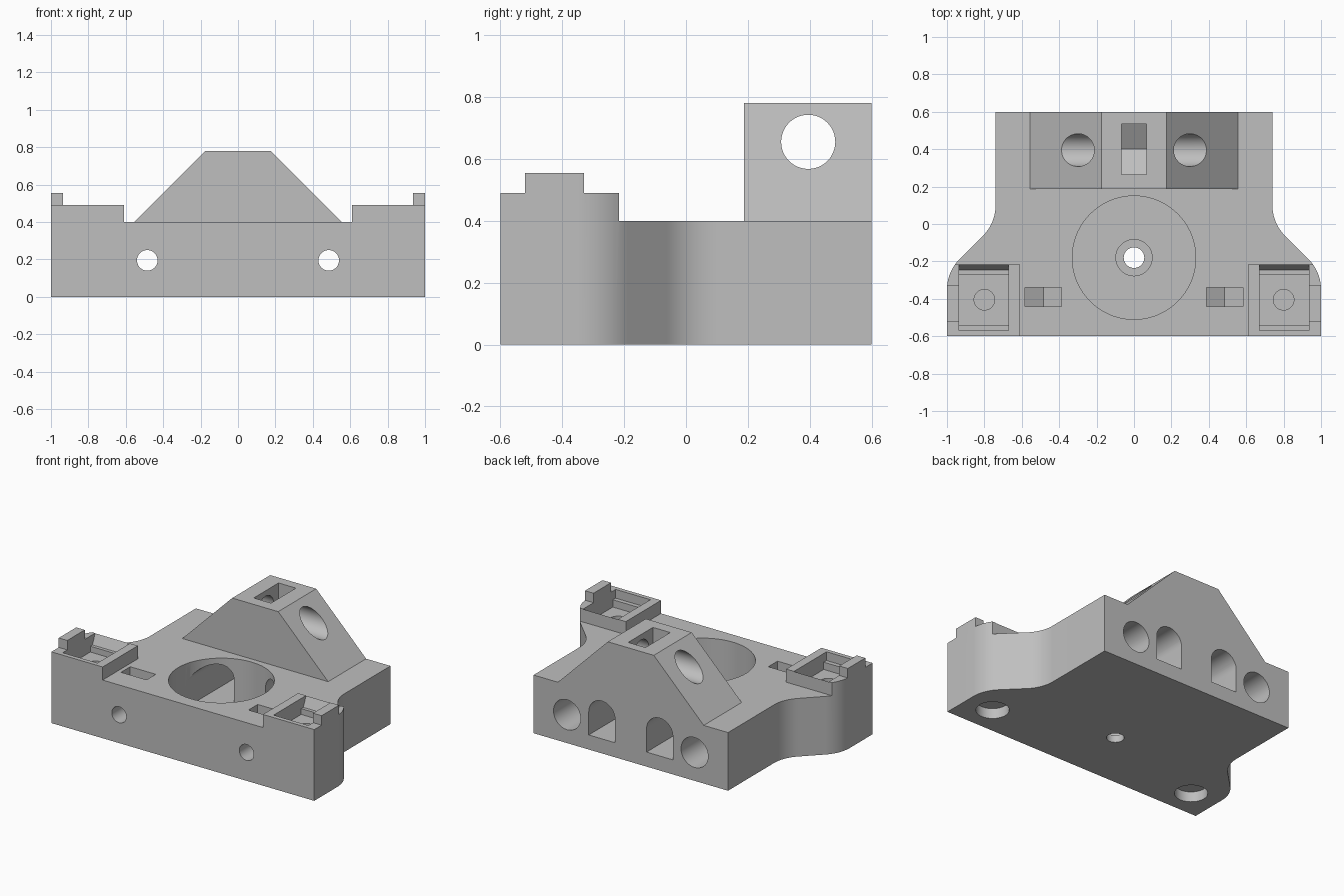
import bpy, bmesh, math

if "Cube" in bpy.data.objects:
    bpy.data.objects.remove(bpy.data.objects["Cube"], do_unlink=True)

grey = bpy.data.materials.new("plain_grey")
grey.use_nodes = True
colour = (0.52, 0.52, 0.52, 1)
grey.diffuse_color = colour
grey.node_tree.nodes["Principled BSDF"].inputs["Base Color"].default_value = colour


def prism(name, profile, axis, a, b):
    """Extrude a 2D profile along an axis from a to b."""
    place = {"X": lambda u, v, w: (w, u, v),
             "Y": lambda u, v, w: (u, w, v),
             "Z": lambda u, v, w: (u, v, w)}[axis]
    bm = bmesh.new()
    low = [bm.verts.new(place(u, v, a)) for u, v in profile]
    high = [bm.verts.new(place(u, v, b)) for u, v in profile]
    bm.faces.new(low)
    bm.faces.new(high)
    n = len(low)
    for i in range(n):
        j = (i + 1) % n
        bm.faces.new((low[i], low[j], high[j], high[i]))
    bmesh.ops.recalc_face_normals(bm, faces=bm.faces)
    mesh = bpy.data.meshes.new(name)
    bm.to_mesh(mesh)
    bm.free()
    mesh.materials.append(grey)
    obj = bpy.data.objects.new(name, mesh)
    bpy.context.collection.objects.link(obj)
    return obj


def arc(cu, cv, r, start, end, steps):
    return [(cu + r * math.cos(math.radians(start + (end - start) * i / steps)),
             cv + r * math.sin(math.radians(start + (end - start) * i / steps)))
            for i in range(steps + 1)]


def circle(cu, cv, r, sides=48):
    return arc(cu, cv, r, 0, 360, sides)[:-1]


def rect(u0, u1, v0, v1):
    return [(u0, v0), (u1, v0), (u1, v1), (u0, v1)]


def nut_slot(cu, cv, half):
    """Slot open at the top with a V-shaped hexagonal bottom."""
    side = half / math.sqrt(3)
    return [(cu - half, 1), (cu - half, cv - side), (cu, cv - 2 * side),
            (cu + half, cv - side), (cu + half, 1)]


def combine(target, tool, operation="DIFFERENCE"):
    mod = target.modifiers.new("combine", "BOOLEAN")
    mod.operation = operation
    mod.solver = "EXACT"
    mod.object = tool
    bpy.context.view_layer.objects.active = target
    bpy.ops.object.modifier_apply(modifier=mod.name)
    bpy.data.objects.remove(tool, do_unlink=True)


def cut(*args):
    combine(body, prism("cutter", *args))


# Base plate with S-curved sides, tall enough to include the corner mounts
half = [(1, -0.6)] + arc(0.77, -0.35, 0.23, 0, 45, 10)
half += arc(0.97, 0.1, 0.23, 225, 180, 10) + [(0.74, 0.6)]
outline = half + [(-x, y) for x, y in reversed(half)]
body = prism("carriage_body", outline, "Z", 0, 0.555)

# Lower the top, leaving the two corner mounts and their tabs
cut(rect(-0.61, 0.61, -2, 2), "Z", 0.4, 1)
cut(rect(-2, 2, -0.217, 2), "Z", 0.4, 1)
cut(rect(-0.935, 0.935, -2, 2), "Z", 0.49, 1)
cut(rect(-2, 2, -2, -0.52), "Z", 0.49, 1)
cut(rect(-2, 2, -0.33, 2), "Z", 0.49, 1)

# Sloped rod bridge at the back, with its cross hole and nut slot
bridge = prism("bridge", [(-0.555, 0.4), (-0.555, 0.3), (0.555, 0.3), (0.555, 0.4),
                          (0.175, 0.78), (-0.175, 0.78)], "Y", 0.187, 0.6)
combine(body, bridge, "UNION")
cut(circle(0.395, 0.655, 0.0875), "X", -1, 1)
cut(nut_slot(0.4, 0.655, 0.135), "X", -0.066, 0.066)

# Round central pocket with a stepped drain hole
cut(circle(0, -0.18, 0.33, 72), "Z", 0.1, 0.6)
cut(circle(0, -0.18, 0.097), "Z", 0.05, 0.2)
cut(circle(0, -0.18, 0.055), "Z", -0.1, 0.2)

mount_profile = [(-0.57, 0.6), (-0.57, 0.43), (-0.54, 0.43), (-0.54, 0.38),
                 (-0.27, 0.38), (-0.27, 0.42), (-0.247, 0.42), (-0.168, 0.6)]
for s in (-1, 1):
    # Arched tunnels from the back into the central pocket
    arch = [(s * 0.22 - 0.1, 0.1), (s * 0.22 + 0.1, 0.1)]
    cut(arch + arc(s * 0.22, 0.26, 0.1, 0, 180, 24), "Y", -0.18, 0.8)
    # Long screw holes with wide back bores and nut slots
    cut(circle(s * 0.485, 0.195, 0.055), "Y", -0.8, 0.8)
    cut(circle(s * 0.485, 0.195, 0.103), "Y", 0.1, 0.8)
    cut(nut_slot(s * 0.485, 0.195, 0.097), "Y", -0.44, -0.34)
    # Corner mount pockets, pilot holes and underside recesses
    cut(mount_profile, "X", *sorted((s * 0.67, s * 0.935)))
    cut(circle(s * 0.8, -0.405, 0.055), "Z", 0.2, 0.5)
    cut(circle(s * 0.8, -0.405, 0.103), "Z", -0.1, 0.07)

body.select_set(True)
bpy.context.view_layer.objects.active = body
bpy.ops.object.shade_smooth_by_angle(angle=math.radians(25))
